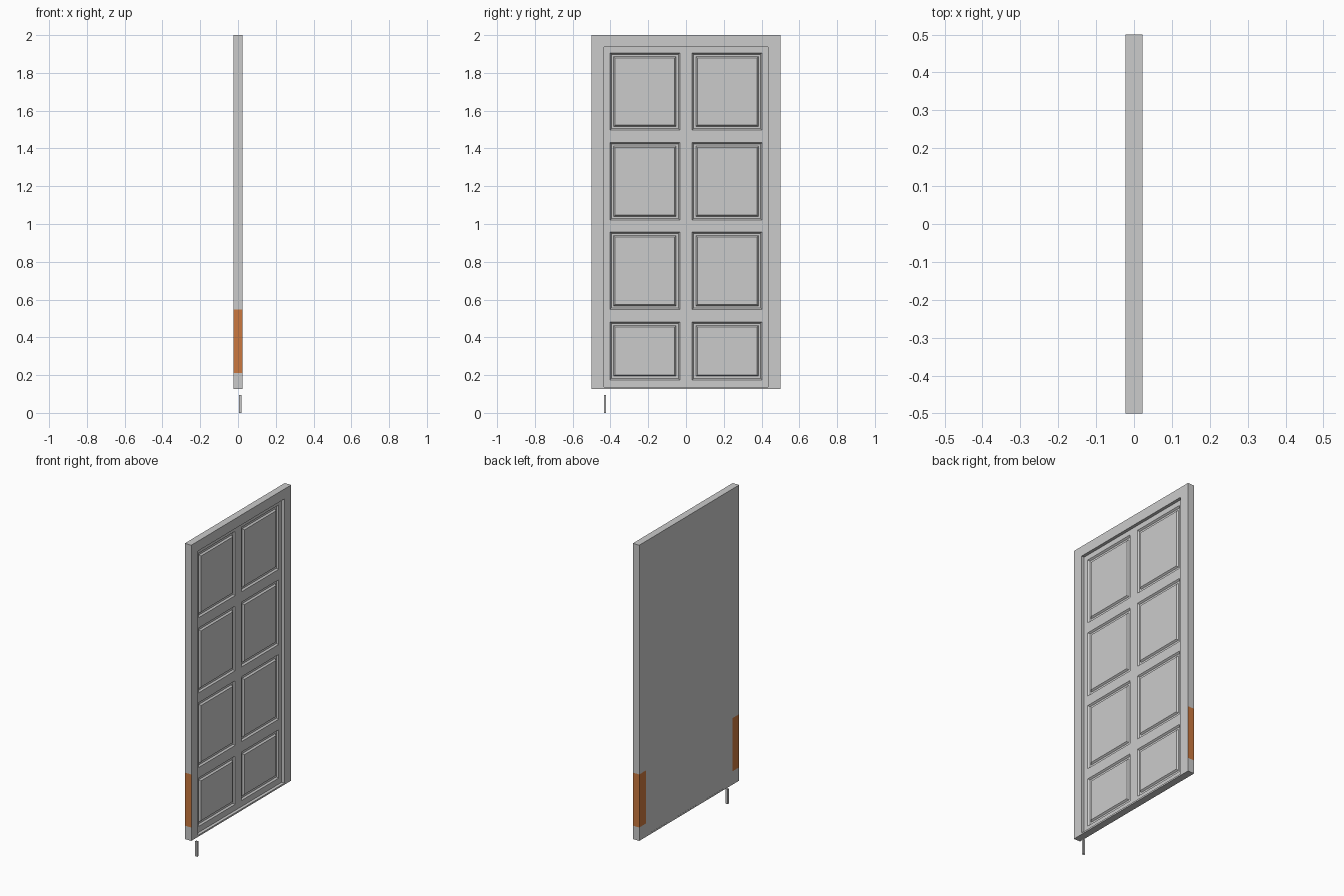
import bpy
import bmesh

if "Cube" in bpy.data.objects:
    bpy.data.objects.remove(bpy.data.objects["Cube"], do_unlink=True)


def make_material(name, rgb):
    mat = bpy.data.materials.new(name)
    mat.use_nodes = True
    color = (*rgb, 1)
    mat.diffuse_color = color
    mat.node_tree.nodes["Principled BSDF"].inputs["Base Color"].default_value = color
    return mat


grey = make_material("pale grey", (0.6, 0.6, 0.6))
orange = make_material("burnt orange", (0.6, 0.19, 0.05))


def box(lo, hi, y_cuts=(), z_cuts=()):
    """Box between two corners, sliced through at the given y and z values."""
    bm = bmesh.new()
    bmesh.ops.create_cube(bm, size=1)
    for v in bm.verts:
        for i in range(3):
            v.co[i] = lo[i] if v.co[i] < 0 else hi[i]
    for axis, cuts in ((1, y_cuts), (2, z_cuts)):
        normal = [0, 0, 0]
        normal[axis] = 1
        for c in cuts:
            geom = bm.verts[:] + bm.edges[:] + bm.faces[:]
            bmesh.ops.bisect_plane(bm, geom=geom, dist=1e-5,
                                   plane_co=[n * c for n in normal], plane_no=normal)
    bm.normal_update()
    return bm


def finish(bm, name, *materials):
    mesh = bpy.data.meshes.new(name)
    bmesh.ops.recalc_face_normals(bm, faces=bm.faces[:])
    bm.to_mesh(mesh)
    bm.free()
    for mat in materials:
        mesh.materials.append(mat)
    obj = bpy.data.objects.new(name, mesh)
    bpy.context.collection.objects.link(obj)
    return obj


HALF = 0.0225            # half the frame thickness
BOTTOM, TOP = 0.127, 2.0
OPEN_Y, OPEN_LOW, OPEN_HIGH = 0.433, 0.137, 1.937
BAND_LOW, BAND_HIGH = 0.212, 0.548

# Frame: sliced slab with the opening removed and its reveals bridged
bm = box((-HALF, -0.5, BOTTOM), (HALF, 0.5, TOP),
         (-OPEN_Y, OPEN_Y), (OPEN_LOW, BAND_LOW, BAND_HIGH, OPEN_HIGH))
opening = []
for f in bm.faces:
    c = f.calc_center_median()
    if abs(f.normal.x) > 0.5 and abs(c.y) < OPEN_Y and OPEN_LOW < c.z < OPEN_HIGH:
        opening.append(f)
bmesh.ops.delete(bm, geom=opening, context='FACES')
rim = [e for e in bm.edges if e.is_boundary]
bmesh.ops.bridge_loops(bm, edges=rim)
bm.normal_update()

# Orange band on the back and outer edges of both stiles
for f in bm.faces:
    c = f.calc_center_median()
    outside = c.x < -HALF * 0.9 or abs(c.y) > 0.499
    f.material_index = int(outside and BAND_LOW < c.z < BAND_HIGH)
finish(bm, "door_frame", grey, orange)

# Door leaf: recessed at the front, with two columns of raised panels
columns = [(-0.402, -0.033), (0.033, 0.402)]
rows = [(0.175, 0.481), (0.548, 0.958), (1.021, 1.431), (1.497, 1.905)]
bm = box((-HALF + 0.0005, -OPEN_Y, OPEN_LOW), (0.003, OPEN_Y, OPEN_HIGH),
         [y for pair in columns for y in pair], [z for pair in rows for z in pair])
panels = []
for f in bm.faces:
    c = f.calc_center_median()
    if (f.normal.x > 0.5 and any(a < c.y < b for a, b in columns)
            and any(a < c.z < b for a, b in rows)):
        panels.append(f)
# Sloped sinking, flat groove, sloped rise to the raised field
for width, depth in ((0.011, -0.01), (0.016, 0), (0.011, 0.01)):
    bmesh.ops.inset_individual(bm, faces=panels, thickness=width, depth=depth)
    bm.normal_update()
finish(bm, "door_leaf", grey)

# Floor pin below the leaf
finish(box((0.004, -0.434, 0), (0.018, -0.423, 0.095)), "floor_pin", grey)
